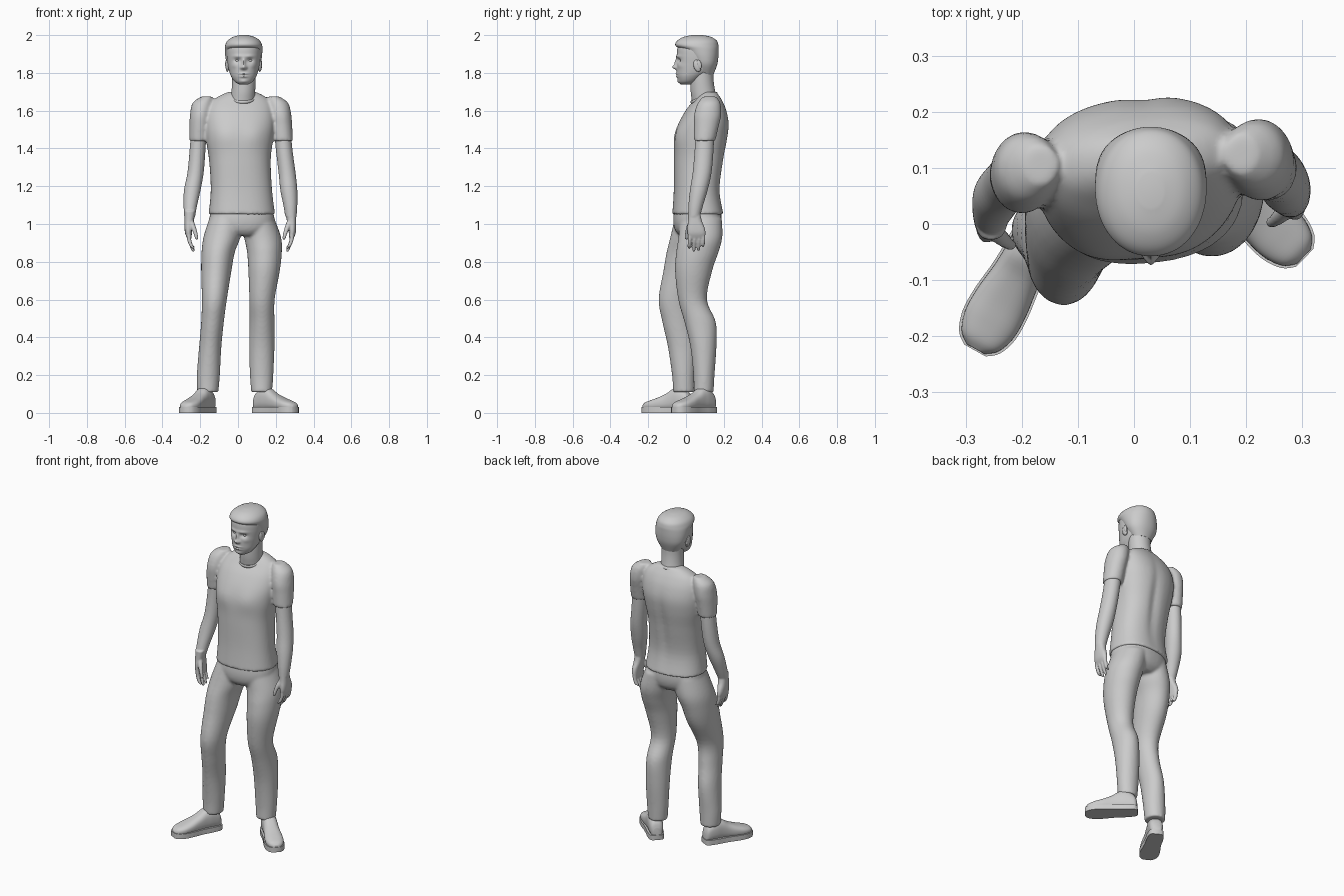
import bpy, bmesh, math
from mathutils import Matrix, Vector


def spline(secs, steps):
    """Catmull-Rom through the section tuples."""
    out = []
    for i in range(len(secs) - 1):
        p0, p1 = secs[max(i - 1, 0)], secs[i]
        p2, p3 = secs[i + 1], secs[min(i + 2, len(secs) - 1)]
        for k in range(steps):
            t = k / steps
            out.append([0.5 * (2 * b + (c - a) * t + (2 * a - 5 * b + 4 * c - d) * t * t
                               + (3 * b - a - 3 * c + d) * t ** 3)
                        for a, b, c, d in zip(p0, p1, p2, p3)])
    return out + [list(secs[-1])]


def loft(bm, secs, n=32, steps=5, power=2.0, yaw=0.0, mat=None):
    """Skin rounded sections given as (z, cx, cy, rx, ry)."""
    rings, cy_, sy_ = [], math.cos(yaw), math.sin(yaw)
    for z, cx, cy, rx, ry in spline(secs, steps):
        ring = []
        for i in range(n):
            c, s = math.cos(2 * math.pi * i / n), math.sin(2 * math.pi * i / n)
            x = math.copysign(abs(c) ** (2 / power), c) * rx
            y = math.copysign(abs(s) ** (2 / power), s) * ry
            p = Vector((cx + x * cy_ - y * sy_, cy + x * sy_ + y * cy_, z))
            ring.append(bm.verts.new(mat @ p if mat else p))
        rings.append(ring)
    for a, b in zip(rings, rings[1:]):
        for i in range(n):
            j = (i + 1) % n
            bm.faces.new((a[i], a[j], b[j], b[i]))
    bm.faces.new(rings[0])
    bm.faces.new(rings[-1])


def bumps(bm, items, y_split, side):
    """Push the front (side -1) or back (side 1) in y with soft bumps (x, z, sx, sz, dy)."""
    for v in bm.verts:
        if (v.co.y - y_split) * side > 0:
            x, z = v.co.x, v.co.z
            v.co.y += sum(d * math.exp(-((x - a) / sa) ** 2 - ((z - b) / sb) ** 2)
                          for a, b, sa, sb, d in items)


def finish(bm, name, voxel=0, iters=0):
    bmesh.ops.recalc_face_normals(bm, faces=bm.faces[:])
    me = bpy.data.meshes.new(name)
    bm.to_mesh(me)
    bm.free()
    ob = bpy.data.objects.new(name, me)
    bpy.context.collection.objects.link(ob)
    bpy.context.view_layer.objects.active = ob
    bpy.ops.object.select_all(action='DESELECT')
    ob.select_set(True)
    if voxel:
        m = ob.modifiers.new("fuse", 'REMESH')
        m.mode, m.voxel_size, m.use_smooth_shade = 'VOXEL', voxel, True
        s = ob.modifiers.new("soften", 'SMOOTH')
        s.factor, s.iterations = 0.5, iters
    else:
        bpy.ops.object.shade_smooth_by_angle(angle=math.radians(50))
    return ob


def ball(bm, loc, size, rot=0.0):
    m = Matrix.Translation(loc) @ Matrix.Rotation(rot, 4, 'X') @ Matrix.Diagonal((*size, 1))
    bmesh.ops.create_uvsphere(bm, u_segments=20, v_segments=12, radius=1, matrix=m)


# shirt: torso and both sleeves fused
bm = bmesh.new()
loft(bm, [(1.05, .02, .063, .176, .134), (1.18, .018, .057, .162, .12), (1.34, .01, .068, .163, .13),
          (1.45, .008, .08, .178, .138), (1.53, .01, .094, .185, .131), (1.60, .012, .106, .178, .106),
          (1.65, .016, .115, .155, .076), (1.68, .02, .118, .115, .055), (1.70, .022, .122, .07, .038)],
     n=64, power=2.35, yaw=math.radians(6))
bumps(bm, [(.02, 1.36, .025, .2, -.012)], .1, 1)
bumps(bm, [(-.07, 1.47, .06, .06, -.008), (.09, 1.47, .06, .06, -.008)], .05, -1)
loft(bm, [(1.675, -.165, .105, .03, .035), (1.64, -.187, .1, .054, .06), (1.58, -.197, .092, .057, .072),
          (1.52, -.203, .088, .054, .067), (1.44, -.208, .086, .049, .057)])
loft(bm, [(1.675, .19, .125, .03, .035), (1.64, .212, .122, .054, .06), (1.58, .224, .115, .058, .072),
          (1.52, .231, .108, .056, .066), (1.44, .237, .098, .054, .057)])
finish(bm, "shirt", .008, 6)

# collar band
bm = bmesh.new()
tilt = Matrix.Translation((.024, .096, 1.668)) @ Matrix.Rotation(math.radians(20), 4, 'X')
grid = [[bm.verts.new(tilt @ Vector(((.068 + .006 * math.cos(b)) * math.cos(a),
                                     (.07 + .006 * math.cos(b)) * math.sin(a), .009 * math.sin(b))))
         for b in [k * math.pi / 4 for k in range(8)]] for a in [k * math.pi / 20 for k in range(40)]]
for i in range(40):
    for j in range(8):
        p, q, k = grid[i], grid[(i + 1) % 40], (j + 1) % 8
        bm.faces.new((p[j], q[j], q[k], p[k]))
finish(bm, "collar")

# trousers: hips and two legs fused
bm = bmesh.new()
loft(bm, [(1.09, .02, .062, .16, .12), (1.02, .021, .06, .172, .125), (.97, .024, .058, .15, .115),
          (.94, .028, .055, .08, .09)], n=48, power=2.3, yaw=math.radians(8))
loft(bm, [(1.03, -.06, .052, .092, .112), (.93, -.085, .04, .098, .123), (.85, -.105, .02, .088, .123),
          (.75, -.115, -.005, .08, .115), (.6, -.125, -.055, .066, .09), (.48, -.135, -.045, .06, .08),
          (.35, -.147, -.02, .059, .076), (.2, -.157, -.012, .061, .062), (.11, -.16, -.01, .056, .058)])
loft(bm, [(1.03, .1, .078, .092, .112), (.93, .13, .076, .098, .116), (.85, .14, .06, .092, .112),
          (.75, .138, .04, .083, .098), (.6, .127, .035, .067, .076), (.48, .127, .075, .066, .083),
          (.35, .126, .092, .067, .069), (.2, .125, .095, .062, .056), (.11, .125, .093, .055, .053)])
finish(bm, "trousers", .008, 5)


# arms with hands; the hand is mirrored and shifted to each wrist
def arm(name, secs, s, dx, dy):
    bm = bmesh.new()
    loft(bm, secs)

    def hand(pts, power=2.0):
        loft(bm, [(z, s * x + dx, y + dy, a, b) for z, x, y, a, b in pts], n=20, power=power)
    hand([(1.07, .279, .043, .028, .031), (1.02, .283, .047, .025, .036), (.98, .287, .053, .021, .046),
          (.95, .287, .056, .018, .048), (.925, .283, .057, .012, .042)], 2.4)
    for y, tip in ((.02, .868), (.045, .853), (.069, .857), (.091, .877)):
        hand([(.95, .286, y, .012, .0115), (.915, .283, y, .011, .0105), (.885, .272, y - .002, .01, .0095),
              (tip + .006, .262, y - .003, .008, .0075), (tip, .26, y - .003, .003, .003)])
    hand([(1.02, .275, .03, .014, .014), (.985, .262, .016, .014, .014), (.95, .25, .006, .011, .011),
          (.925, .244, .003, .009, .009), (.917, .243, .003, .004, .004)])
    finish(bm, name, .0045, 3)


arm("left_arm", [(1.5, -.207, .088, .041, .047), (1.38, -.215, .084, .042, .048), (1.27, -.225, .073, .043, .048),
                 (1.18, -.242, .052, .044, .045), (1.1, -.252, .026, .036, .038), (1.04, -.256, .006, .029, .032)],
    -1, .025, -.04)
arm("right_arm", [(1.5, .234, .102, .044, .049), (1.38, .246, .095, .044, .05), (1.27, .26, .085, .045, .05),
                  (1.18, .269, .068, .045, .047), (1.1, .277, .052, .037, .039), (1.04, .28, .043, .03, .032)],
    1, 0, 0)

# neck
bm = bmesh.new()
loft(bm, [(1.6, .02, .105, .075, .07), (1.65, .023, .1, .068, .069), (1.7, .028, .09, .063, .065),
          (1.76, .031, .085, .062, .061), (1.82, .031, .085, .064, .06)])
finish(bm, "neck")

# head with sculpted face
bm = bmesh.new()
C = .03
loft(bm, [(1.738, C, .0, .022, .025), (1.753, C, .01, .047, .047), (1.78, C, .025, .066, .071),
          (1.81, C, .045, .077, .094), (1.85, C, .056, .085, .104), (1.89, C, .06, .09, .108),
          (1.93, C, .06, .09, .106), (1.96, C, .06, .08, .096), (1.985, C, .06, .057, .068),
          (1.995, C, .06, .02, .03)], n=144, steps=9, power=2.15)
face = [(C, 1.830, .013, .012, -.021), (C, 1.855, .009, .022, -.012), (C, 1.795, .022, .006, -.007),
        (C, 1.781, .019, .006, -.007), (C, 1.788, .022, .003, .003), (C, 1.754, .022, .011, -.007)]
for s in (-1, 1):
    face += [(C + s * .033, 1.866, .017, .011, .013), (C + s * .03, 1.888, .026, .008, -.005),
             (C + s * .013, 1.827, .007, .007, -.006), (C + s * .05, 1.838, .018, .014, -.004)]
bumps(bm, face, .03, -1)
finish(bm, "head")

# eyes and ears
for s, side in ((-1, "left"), (1, "right")):
    bm = bmesh.new()
    ball(bm, (C + s * .033, -.020, 1.866), (.014, .013, .011))
    finish(bm, side + "_eye")
    bm = bmesh.new()
    ball(bm, (C + s * .086, .06, 1.838), (.010, .02, .033), math.radians(15))
    ball(bm, (C + s * .092, .07, 1.845), (.006, .012, .024), math.radians(15))
    finish(bm, side + "_ear")

# short hair cap
bm = bmesh.new()
loft(bm, [(1.79, C, .103, .055, .042), (1.84, C, .1, .086, .064), (1.88, C, .092, .096, .079),
          (1.92, C, .076, .099, .097), (1.945, C, .058, .098, .114), (1.97, C, .058, .086, .105),
          (1.99, C, .06, .058, .074), (2.0, C, .06, .022, .03)], n=64, power=2.1)
finish(bm, "hair")


# shoes: upper and flat sole lofted along the foot from heel to toe
def shoe(side, heel, angle):
    a = math.radians(angle)
    d, up = Vector((math.sin(a), -math.cos(a), 0)), Vector((0, 0, 1))
    m = Matrix((up.cross(d), up, d)).transposed().to_4x4()
    m.translation = heel
    outline = [(0, .022, .07), (.015, .036, .105), (.06, .042, .135), (.10, .042, .13), (.14, .044, .105),
               (.19, .05, .083), (.235, .05, .068), (.27, .038, .056), (.287, .018, .042)]
    bm = bmesh.new()
    loft(bm, [(u, 0, h / 2 + .006, w, h / 2 - .006) for u, w, h in outline], n=40, power=2.5, mat=m)
    finish(bm, side + "_shoe")
    bm = bmesh.new()
    pts = spline([(u * 1.02 - .003, w + .004) for u, w, h in outline], 4)
    pts = [(w, u) for u, w in pts] + [(-w, u) for u, w in reversed(pts)]
    f = bm.faces.new([bm.verts.new(m @ Vector((w, 0, u))) for w, u in pts])
    r = bmesh.ops.extrude_face_region(bm, geom=[f])
    bmesh.ops.translate(bm, vec=(0, 0, .03), verts=[v for v in r['geom'] if isinstance(v, bmesh.types.BMVert)])
    finish(bm, side + "_sole")


shoe("left", (-.143, .028, 0), -29)
shoe("right", (.096, .141, 0), 46)
